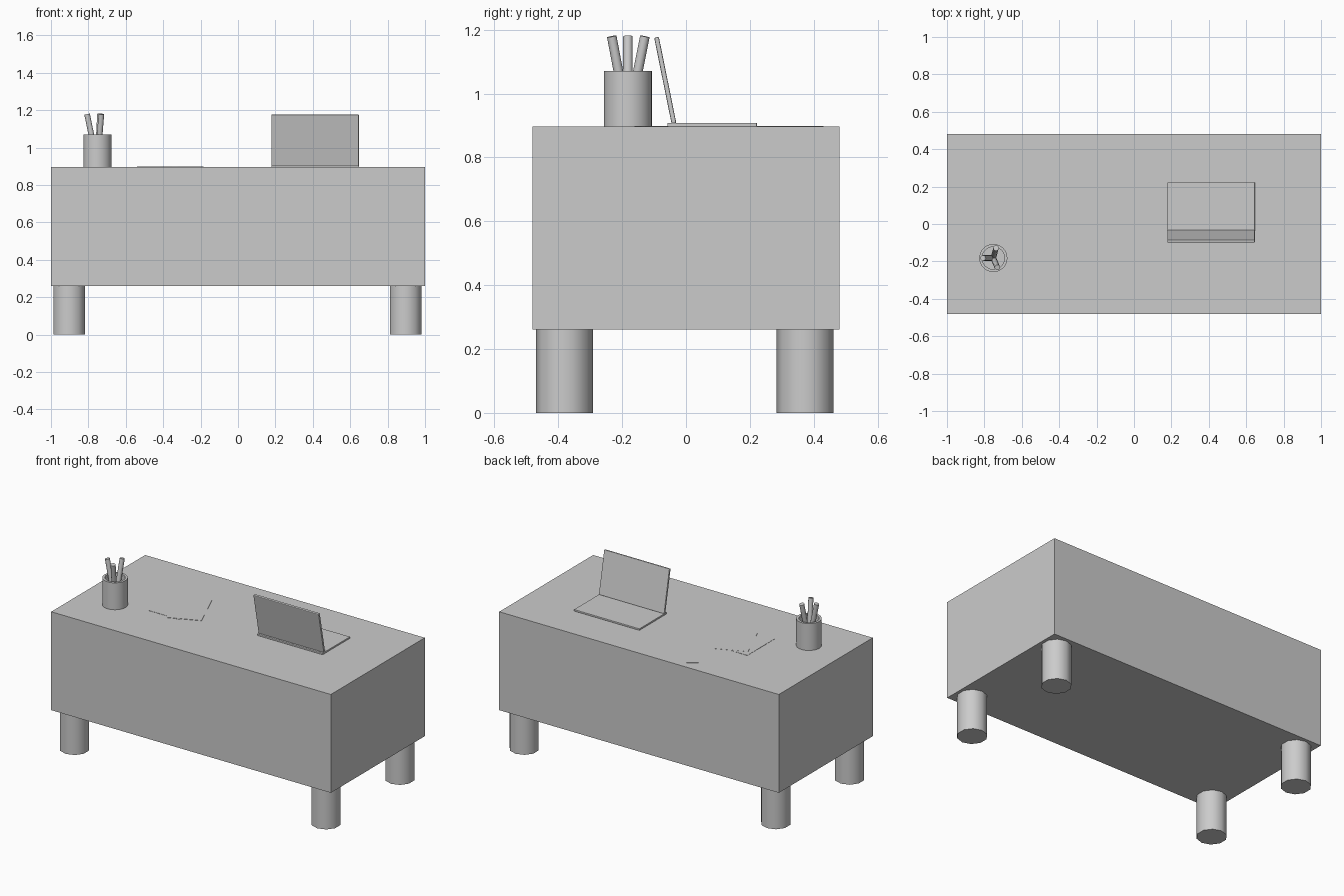
import bpy, bmesh, math
from mathutils import Vector

if "Cube" in bpy.data.objects:
    bpy.data.objects.remove(bpy.data.objects["Cube"])

TOP = 0.897  # desk surface height


def finish(bm, name):
    mesh = bpy.data.meshes.new(name)
    bm.to_mesh(mesh)
    bm.free()
    obj = bpy.data.objects.new(name, mesh)
    bpy.context.collection.objects.link(obj)
    return obj


def box(name, center, size, rot=(0, 0, 0), bevel=0):
    bm = bmesh.new()
    bmesh.ops.create_cube(bm, size=1)
    bmesh.ops.scale(bm, vec=size, verts=bm.verts)
    obj = finish(bm, name)
    obj.location, obj.rotation_euler = center, rot
    if bevel:
        mod = obj.modifiers.new("edge_bevel", 'BEVEL')
        mod.width, mod.segments = bevel, 2
    return obj


def smooth(obj):
    bpy.ops.object.select_all(action='DESELECT')
    obj.select_set(True)
    bpy.context.view_layer.objects.active = obj
    bpy.ops.object.shade_smooth_by_angle(angle=math.radians(40))


def rod(name, start, end, radius, sides):
    start, end = Vector(start), Vector(end)
    bpy.ops.mesh.primitive_cylinder_add(vertices=sides, radius=radius,
                                        depth=(end - start).length,
                                        location=(start + end) / 2)
    obj = bpy.context.object
    obj.name = name
    obj.rotation_euler = Vector((0, 0, 1)).rotation_difference(end - start).to_euler()
    smooth(obj)
    return obj


# Desk body and legs
box("desk_body", (0, 0, (0.261 + TOP) / 2), (2, 0.96, TOP - 0.261))
for side, x in (("left", -0.903), ("right", 0.896)):
    for end, y in (("front", -0.381), ("back", 0.373)):
        rod(f"{end}_{side}_leg", (x, y, 0), (x, y, 0.263), 0.089, 10)

# Laptop: keyboard base and tilted lid
box("laptop_base", (0.412, 0.082, TOP + 0.0055), (0.468, 0.28, 0.011), bevel=0.002)
box("laptop_lid", (0.412, -0.065, 1.041), (0.468, 0.015, 0.276), (0.2, 0, 0), bevel=0.004)

# Loose sheets of paper
sheets = ((-0.363, 0.262, 34 - 90), (-0.432, 0.002, 0), (-0.36, 0.011, 22.7))
for i, (x, y, angle) in enumerate(sheets):
    h = 0.001 + 0.0005 * i
    box(f"paper_sheet_{i + 1}", (x, y, TOP + h / 2), (0.215, 0.284, h),
        (0, 0, math.radians(angle)))

# Pen cup: hollow profile spun round its axis
CX, CY = -0.752, -0.182
profile = ((0, 0), (0.075, 0), (0.075, 0.174), (0.06, 0.174), (0.06, 0.012), (0, 0.012))
bm = bmesh.new()
verts = [bm.verts.new((r, 0, z)) for r, z in profile]
edges = [bm.edges.new(pair) for pair in zip(verts, verts[1:])]
bmesh.ops.spin(bm, geom=verts + edges, axis=(0, 0, 1), cent=(0, 0, 0),
               angle=math.tau, steps=32)
bmesh.ops.remove_doubles(bm, verts=bm.verts, dist=0.0001)
bmesh.ops.recalc_face_normals(bm, faces=bm.faces)
cup = finish(bm, "pen_cup")
cup.location = (CX, CY, TOP)
smooth(cup)

# Pens fanning out from the cup floor
for i, angle in enumerate((180, 75, -67)):
    a = math.radians(angle)
    d = Vector((math.cos(a), math.sin(a), 0))
    base = Vector((CX, CY, TOP + 0.016))
    rod(f"pen_{i + 1}", base, base + d * 0.055 + Vector((0, 0, 0.266)), 0.015, 12)
